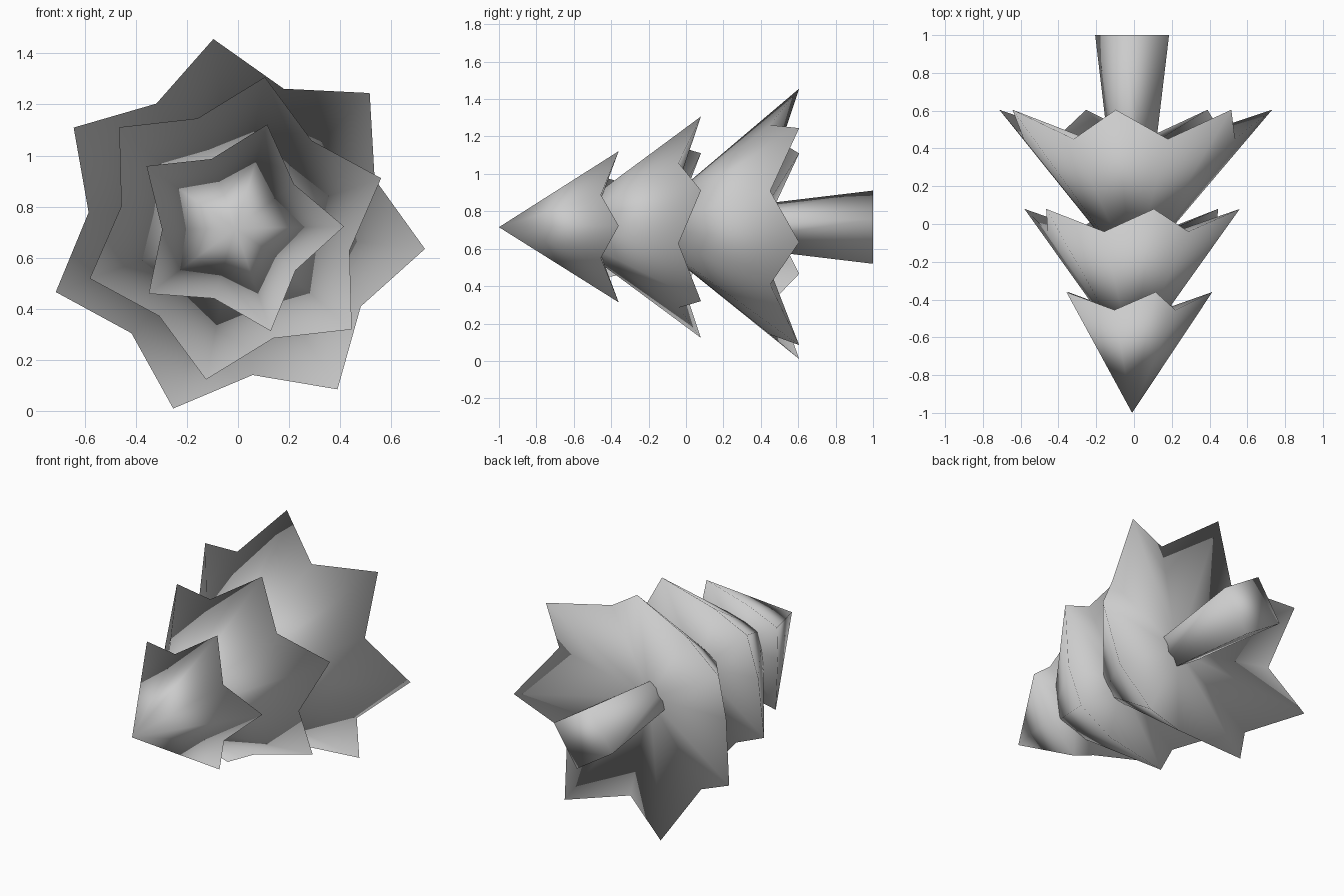
import bpy
import bmesh
from math import cos, sin, radians, pi

if "Cube" in bpy.data.objects:
    bpy.data.objects.remove(bpy.data.objects["Cube"], do_unlink=True)

grey = bpy.data.materials.new("plain grey")
grey.use_nodes = True
GREY = (0.6, 0.6, 0.6, 1)
grey.diffuse_color = GREY
grey.node_tree.nodes["Principled BSDF"].inputs["Base Color"].default_value = GREY

CX, CZ = -0.01, 0.715  # axis of the tree, which lies along y


def polar(angle, r, y):
    return (CX + r * cos(angle), y, CZ + r * sin(angle))


def finish(name, bm):
    bmesh.ops.recalc_face_normals(bm, faces=bm.faces)
    mesh = bpy.data.meshes.new(name)
    bm.to_mesh(mesh)
    bm.free()
    mesh.materials.append(grey)
    mesh.polygons.foreach_set("use_smooth", [True] * len(mesh.polygons))
    bpy.context.collection.objects.link(bpy.data.objects.new(name, mesh))


def branch_layer(name, points, phase, apex, rim, tip_r, valley, valley_r, under):
    """Star-edged cone with a hollow underside."""
    bm = bmesh.new()
    ring = []
    for i in range(points * 2):
        r, y = (valley_r, valley) if i % 2 else (tip_r, rim)
        ring.append(bm.verts.new(polar(radians(phase) + pi * i / points, r, y)))
    top = bm.verts.new(polar(0, 0, apex))
    base = bm.verts.new(polar(0, 0, under))
    for a, b in zip(ring, ring[1:] + ring[:1]):
        bm.faces.new((top, a, b))
        bm.faces.new((base, b, a))
    finish(name, bm)


# Three tiers of branches
branch_layer("top_branches", 5, 1, -1.0, -0.36, 0.425, -0.455, 0.287, -0.51)
branch_layer("middle_branches", 6, 19, -0.72, 0.08, 0.603, -0.04, 0.455, -0.12)
branch_layer("lower_branches", 7, -6.2, -0.27, 0.605, 0.746, 0.45, 0.578, 0.36)

# Flared square trunk
bm = bmesh.new()
rings = [[bm.verts.new(polar(radians(12) + pi / 2 * i, r, y)) for i in range(4)]
         for r, y in ((0.09, 0.1), (0.2, 1.0))]
for i in range(4):
    j = (i + 1) % 4
    bm.faces.new((rings[0][i], rings[0][j], rings[1][j], rings[1][i]))
for ring in rings:
    bm.faces.new(ring)
finish("trunk", bm)
